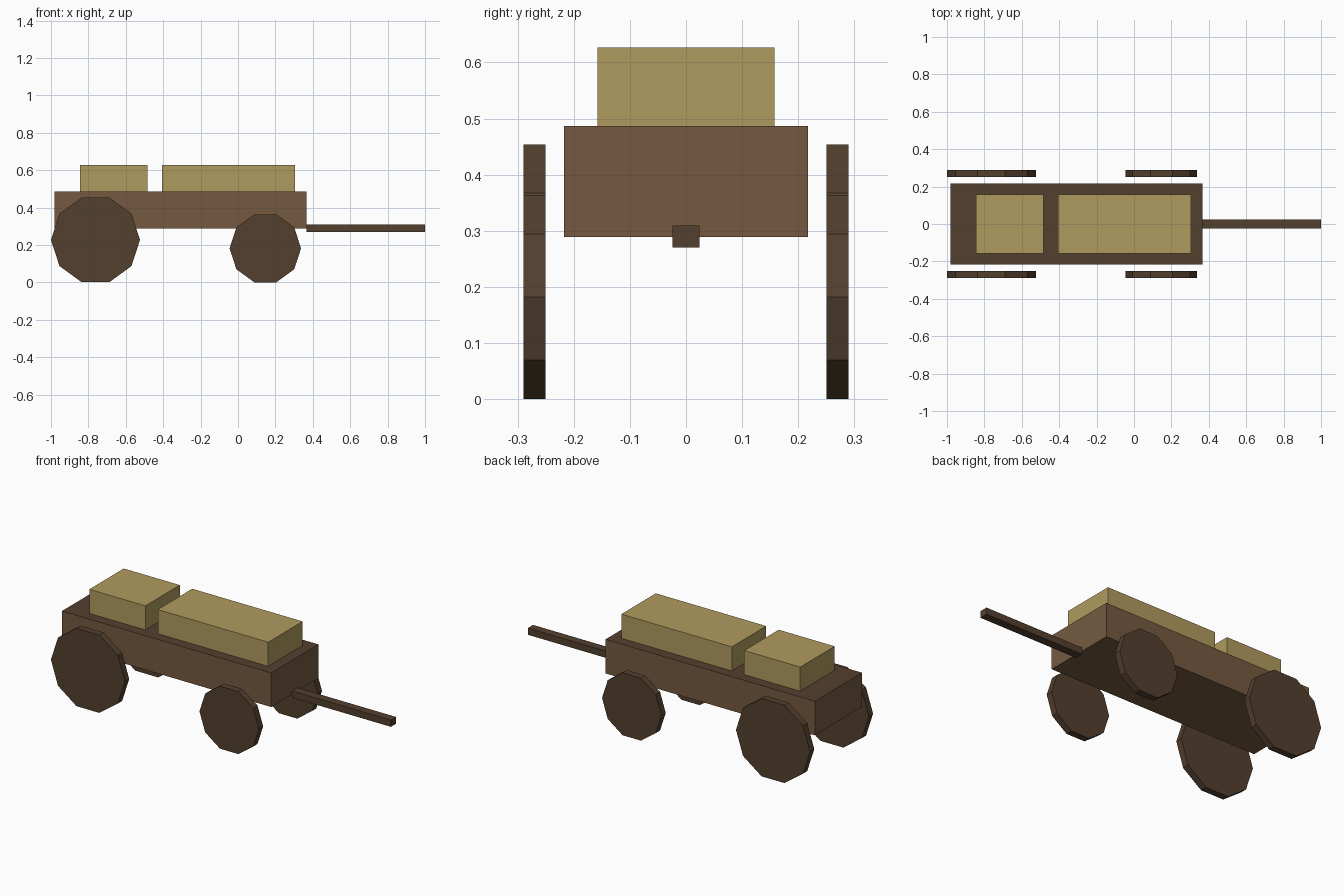
import bpy, bmesh
from math import pi
from mathutils import Matrix

if "Cube" in bpy.data.objects:
    bpy.data.objects.remove(bpy.data.objects["Cube"])


def material(name, rgb):
    m = bpy.data.materials.new(name)
    m.diffuse_color = (*rgb, 1)
    m.use_nodes = True
    m.node_tree.nodes["Principled BSDF"].inputs["Base Color"].default_value = m.diffuse_color
    return m


WOOD = material("wood", (0.178, 0.102, 0.051))
DARK = material("dark_wood", (0.087, 0.051, 0.028))
STRAW = material("straw", (0.434, 0.328, 0.114))


def add_object(name, bm, *mats):
    mesh = bpy.data.meshes.new(name)
    bm.to_mesh(mesh)
    bm.free()
    for m in mats:
        mesh.materials.append(m)
    ob = bpy.data.objects.new(name, mesh)
    bpy.context.collection.objects.link(ob)
    return ob


def box(name, x, half_y, z, mat):
    bm = bmesh.new()
    bmesh.ops.create_cube(bm, size=1)
    bmesh.ops.scale(bm, vec=(x[1] - x[0], 2 * half_y, z[1] - z[0]), verts=bm.verts)
    bmesh.ops.translate(bm, vec=(sum(x) / 2, 0, sum(z) / 2), verts=bm.verts)
    return add_object(name, bm, mat)


def wheel(name, x, y, z, radius, width=0.039):
    # ten-sided disc with its axis along y and a corner on the x axis
    bm = bmesh.new()
    bmesh.ops.create_cone(bm, cap_ends=True, segments=10, radius1=radius,
                          radius2=radius, depth=width)
    spin = 0 if any(abs(v.co.x - radius) < 1e-4 for v in bm.verts) else pi / 10
    bmesh.ops.transform(bm, matrix=Matrix.Rotation(pi / 2, 4, 'X') @ Matrix.Rotation(spin, 4, 'Z'),
                        verts=bm.verts)
    ob = add_object(name, bm, DARK)
    ob.location = (x, y, z)


# Wagon body with a darker deck on top
body = box("wagon_body", (-0.98, 0.365), 0.217, (0.289, 0.487), WOOD)
body.data.materials.append(DARK)
for face in body.data.polygons:
    if face.normal.z > 0.9:
        face.material_index = 1

# Load
box("rear_bale", (-0.845, -0.485), 0.158, (0.487, 0.627), STRAW)
box("front_bale", (-0.405, 0.305), 0.158, (0.487, 0.627), STRAW)

# Draw bar
box("draw_bar", (0.365, 1.0), 0.024, (0.27, 0.309), DARK)

# Wheels, larger at the rear
for side, y in (("near", -0.27), ("far", 0.27)):
    wheel(f"rear_wheel_{side}", -0.762, y, 0.227, 0.238)
    wheel(f"front_wheel_{side}", 0.146, y, 0.182, 0.191)
